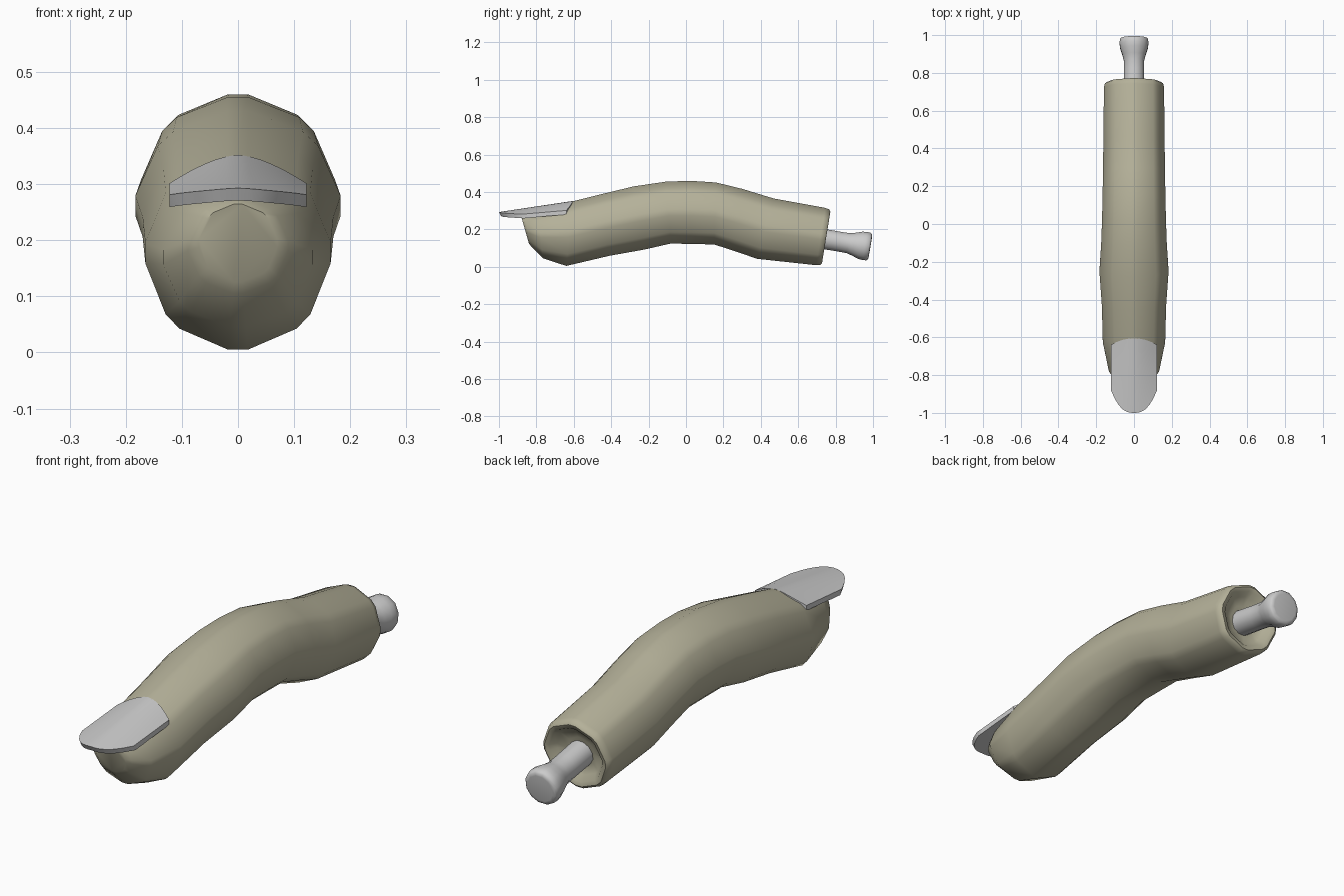
import bpy, bmesh
from math import sin, cos, radians
from mathutils import Vector

cube = bpy.data.objects.get("Cube")
if cube:
    bpy.data.objects.remove(cube)


def material(name, color):
    m = bpy.data.materials.new(name)
    m.use_nodes = True
    m.diffuse_color = color
    m.node_tree.nodes["Principled BSDF"].inputs["Base Color"].default_value = color
    return m


flesh = material("olive skin", (0.46, 0.44, 0.32, 1))
pale = material("pale grey", (0.6, 0.6, 0.6, 1))


def finish(name, bm, mat, angle):
    bmesh.ops.recalc_face_normals(bm, faces=bm.faces)
    mesh = bpy.data.meshes.new(name)
    bm.to_mesh(mesh)
    bm.free()
    mesh.materials.append(mat)
    ob = bpy.data.objects.new(name, mesh)
    bpy.context.collection.objects.link(ob)
    bpy.ops.object.select_all(action='DESELECT')
    ob.select_set(True)
    bpy.context.view_layer.objects.active = ob
    bpy.ops.object.shade_smooth_by_angle(angle=radians(angle))
    return ob


def loft(name, rings, angles, mat, sharp):
    """Skin elliptical rings given as (centre, up vector, half width)."""
    bm = bmesh.new()
    loops = [[bm.verts.new(c + up * cos(a) + Vector((w * sin(a), 0, 0)))
              for a in angles] for c, up, w in rings]
    n = len(angles)
    for r, s in zip(loops, loops[1:]):
        for i in range(n):
            j = (i + 1) % n
            bm.faces.new((r[i], r[j], s[j], s[i]))
    bm.faces.new(loops[0])
    bm.faces.new(loops[-1])
    return finish(name, bm, mat, sharp)


# Finger: octagonal sections with softened corners (top y, z, bottom y, z, width)
stations = [
    (-.88, .265, -.84, .125, .07),
    (-.865, .275, -.825, .105, .09),
    (-.79, .295, -.765, .045, .134),
    (-.61, .35, -.64, .004, .166),
    (-.45, .39, -.41, .058, .171),
    (-.28, .431, -.22, .092, .184),
    (-.11, .456, -.08, .124, .174),
    (.02, .461, .03, .121, .17),
    (.16, .452, .15, .119, .167),
    (.30, .418, .27, .08, .165),
    (.47, .366, .38, .042, .163),
    (.745, .316, .695, .008, .16),
]
rings = []
for ty, tz, by, bz, w in stations:
    top, bottom = Vector((0, ty, tz)), Vector((0, by, bz))
    rings.append(((top + bottom) / 2, (top - bottom) / 2, w))

# Rounded rim and sunken cut end
centre, up, w = rings[-1]
axis = Vector((0, 1, -.17)).normalized()
for push, scale in ((.022, .97), (.03, .9), (.025, .78), (0, .66), (-.01, .4)):
    rings.append((centre + axis * push, up * scale, w * scale))
corners = [radians(45 * k + d) for k in range(8) for d in (-6, 6)]
loft("finger", rings, corners, flesh, 50)

# Bone: shaft flaring into a rounded knob
start = Vector((0, .70, .155))
bone_up = Vector((0, .17, 1)).normalized()
bone = []
for t, r in ((0, .056), (.12, .055), (.17, .056), (.2, .064), (.235, .076),
             (.26, .079), (.28, .077), (.288, .07), (.29, .058)):
    bone.append((start + axis * t, bone_up * r, r))
loft("bone", bone, [radians(30 * k + 15) for k in range(12)], pale, 50)

# Nail: arched plate with a rounded free edge
bm = bmesh.new()
half, cols, rows = .122, 12, 8
grid = []
for i in range(cols + 1):
    u = 2 * i / cols - 1
    front = -1 + .12 * abs(u) ** 2.6
    back = -.605 - .035 * u * u
    line = []
    for j in range(rows + 1):
        t = j / rows
        y = front + (back - front) * t
        k = (y + 1) / .4
        z = .293 + .06 * k - (.022 + .026 * k) * abs(u) ** 1.6
        line.append(bm.verts.new((half * u, y, z)))
    grid.append(line)
for a, b in zip(grid, grid[1:]):
    for j in range(rows):
        bm.faces.new((a[j], b[j], b[j + 1], a[j + 1]))
bm.normal_update()
low = bmesh.ops.extrude_face_region(bm, geom=bm.faces[:])
for v in low["geom"]:
    if isinstance(v, bmesh.types.BMVert):
        v.co.z -= .022
        v.co.y += .012 if v.co.y < -.8 else 0
finish("nail", bm, pale, 40)
